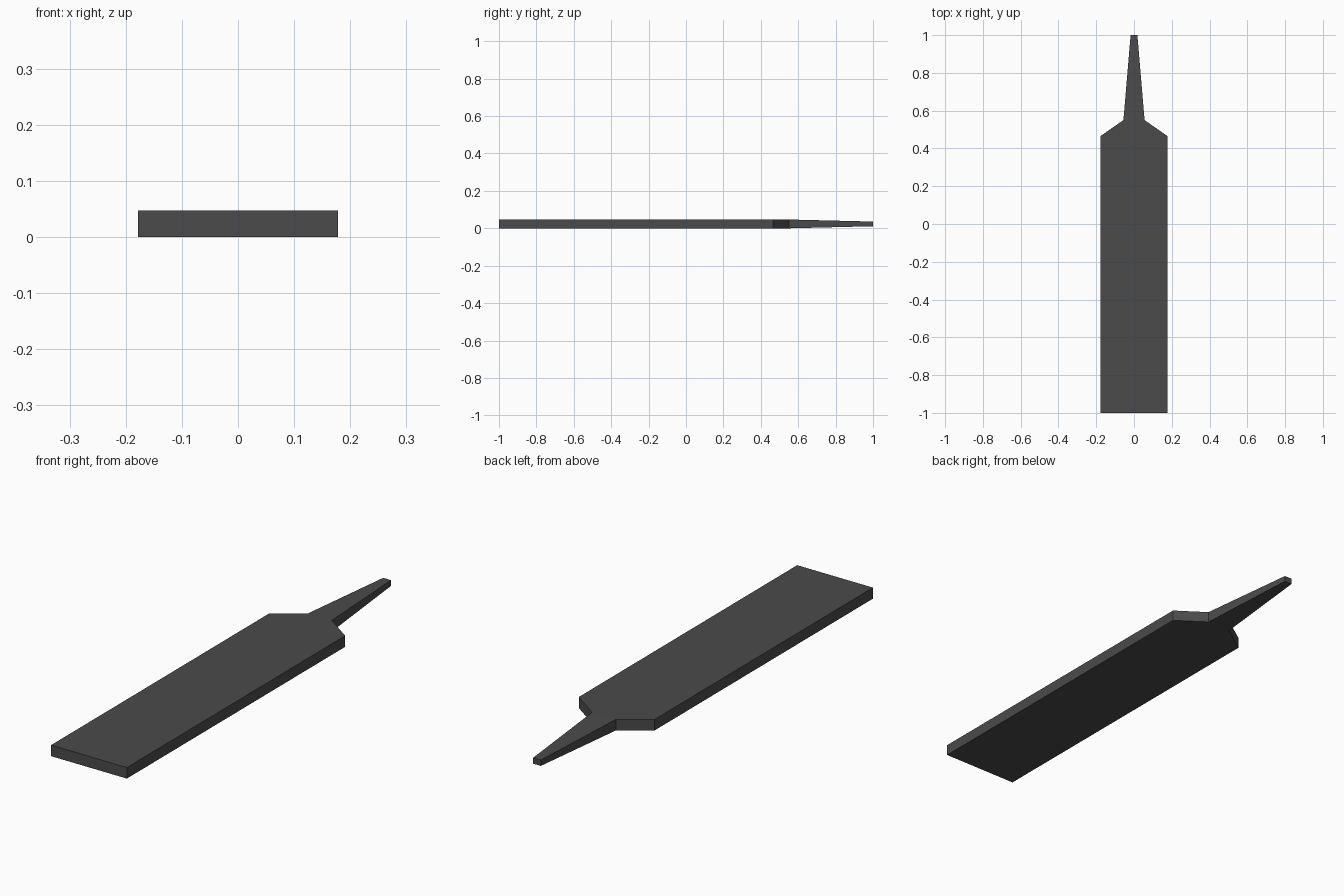
import bpy, bmesh

if "Cube" in bpy.data.objects:
    bpy.data.objects.remove(bpy.data.objects["Cube"])

steel = bpy.data.materials.new("dark steel")
steel.diffuse_color = (0.07, 0.07, 0.07, 1)
steel.use_nodes = True
steel.node_tree.nodes["Principled BSDF"].inputs["Base Color"].default_value = steel.diffuse_color

MID_Z = 0.0235


def loft(name, sections):
    """Join rectangular sections (y, half width, half thickness) into a closed solid."""
    bm = bmesh.new()
    rings = [[bm.verts.new((sx * w, y, MID_Z + sz * t))
              for sx, sz in ((-1, -1), (1, -1), (1, 1), (-1, 1))]
             for y, w, t in sections]
    for a, b in zip(rings, rings[1:]):
        for i in range(4):
            j = (i + 1) % 4
            bm.faces.new((a[i], a[j], b[j], b[i]))
    bm.faces.new(rings[0])
    bm.faces.new(rings[-1])
    bmesh.ops.recalc_face_normals(bm, faces=bm.faces)
    mesh = bpy.data.meshes.new(name)
    bm.to_mesh(mesh)
    bm.free()
    mesh.materials.append(steel)
    obj = bpy.data.objects.new(name, mesh)
    bpy.context.collection.objects.link(obj)
    return obj


# Flat blade, sloping shoulders and tapered tang in one solid
loft("file_blade_and_tang", [
    (-1.0, 0.178, 0.0235),
    (0.465, 0.178, 0.0235),
    (0.55, 0.056, 0.0235),
    (1.0, 0.018, 0.0125),
])
